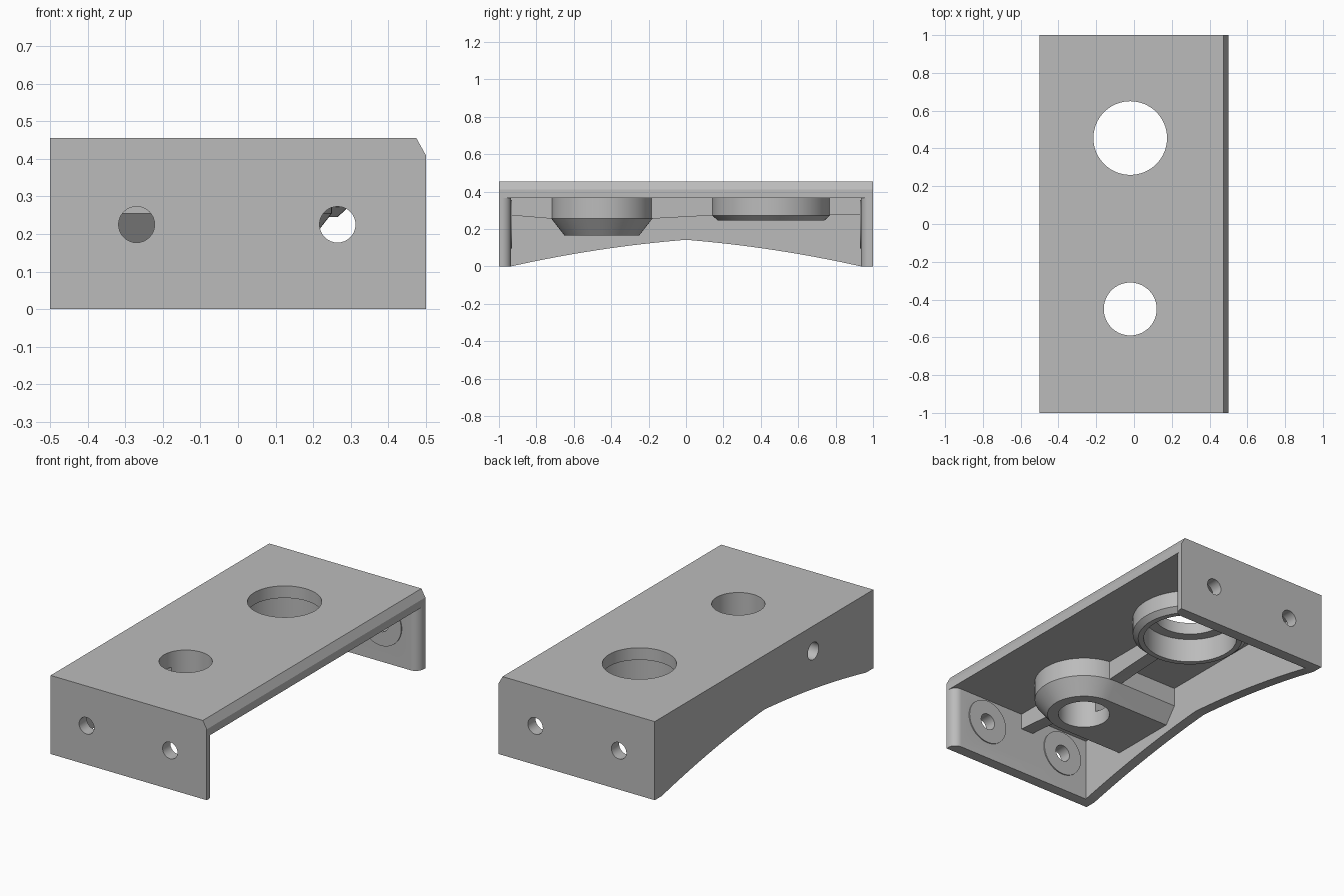
import bpy, bmesh
from math import sin, cos, pi, radians
from mathutils import Vector

if "Cube" in bpy.data.objects:
    bpy.data.objects.remove(bpy.data.objects["Cube"], do_unlink=True)

grey = bpy.data.materials.new("plain_grey")
grey.use_nodes = True
grey.diffuse_color = (0.5, 0.5, 0.5, 1)
grey.node_tree.nodes["Principled BSDF"].inputs["Base Color"].default_value = (0.5, 0.5, 0.5, 1)


def loft(name, rings):
    """Closed solid through a list of matching point rings."""
    bm = bmesh.new()
    loops = [[bm.verts.new(p) for p in ring] for ring in rings]
    n = len(loops[0])
    for a, b in zip(loops, loops[1:]):
        for i in range(n):
            j = (i + 1) % n
            bm.faces.new((a[i], a[j], b[j], b[i]))
    bm.faces.new(loops[0])
    bm.faces.new(loops[-1])
    bmesh.ops.recalc_face_normals(bm, faces=bm.faces)
    mesh = bpy.data.meshes.new(name)
    bm.to_mesh(mesh)
    bm.free()
    mesh.materials.append(grey)
    obj = bpy.data.objects.new(name, mesh)
    bpy.context.collection.objects.link(obj)
    return obj


def prism(name, profile, axis, lo, hi):
    """Extrude a 2D profile along one axis, keeping the other axes in order."""
    def place(p, d):
        q = list(p)
        q.insert(axis, d)
        return Vector(q)
    return loft(name, [[place(p, d) for p in profile] for d in (lo, hi)])


def circle(cx, cy, r, n=64):
    return [(cx + r * cos(2 * pi * i / n), cy + r * sin(2 * pi * i / n)) for i in range(n)]


def rect(x0, x1, y0, y1):
    return [(x0, y0), (x1, y0), (x1, y1), (x0, y1)]


def combine(target, tool, operation):
    mod = target.modifiers.new(operation, 'BOOLEAN')
    mod.operation = operation
    mod.solver = 'EXACT'
    mod.object = tool
    bpy.context.view_layer.objects.active = target
    bpy.ops.object.modifier_apply(modifier=mod.name)
    bpy.data.objects.remove(tool, do_unlink=True)


CX, SMALL_Y, BIG_Y = -0.02, -0.45, 0.455
ROOF = 0.365

# Outer block with one chamfered top edge
housing = prism("bracket_housing",
                [(-0.5, 0), (0.5, 0), (0.5, 0.41), (0.475, 0.455), (-0.5, 0.455)], 1, -1, 1)

# Cavity open at the side, with rounded inner edges on the end walls
flare = [(0.5 - 0.05 * cos(t), 0.985 - 0.05 * sin(t))
         for t in [pi / 2 * i / 8 for i in range(9)]]
flare = [(0.45 + 0.05 * sin(pi / 2 * i / 8), 0.985 - 0.05 * cos(pi / 2 * i / 8)) for i in range(9)]
half = [(-0.44, 0.935)] + flare + [(0.6, 0.985)]
cavity = half + [(x, -y) for x, y in reversed(half)]
combine(housing, prism("cavity", cavity, 2, -0.1, ROOF), 'DIFFERENCE')

# Arched lower edge of the long wall
arch = []
for i in range(-16, 17):
    t = abs(i) / 16
    arch.append((0.935 * i / 16, 0.142 - 0.075 * t - 0.067 * t * t))
combine(housing, prism("arch", [(-0.935, -0.2)] + arch + [(0.935, -0.2)], 0, -0.6, -0.4), 'DIFFERENCE')

# Central rib under the roof
rib = [(-0.96, 0.275), (-0.72, 0.255), (-0.18, 0.255), (0.13, 0.272), (0.96, 0.275),
       (0.96, 0.4), (-0.96, 0.4)]
combine(housing, prism("rib", rib, 0, CX - 0.04, CX + 0.04), 'UNION')


# Small boss that runs into the long wall
def tongue(r, z):
    arc = [(CX + r * sin(pi * i / 32), SMALL_Y - r * cos(pi * i / 32), z) for i in range(33)]
    return [(-0.46, SMALL_Y - r, z)] + arc + [(-0.46, SMALL_Y + r, z)]


combine(housing, loft("small_boss", [tongue(0.2, 0.165), tongue(0.27, 0.255), tongue(0.27, 0.41)]), 'UNION')

# Large round boss
big_rings = [[(x, y, z) for x, y in circle(CX, BIG_Y, r)]
             for r, z in ((0.285, 0.245), (0.315, 0.272), (0.315, 0.41))]
combine(housing, loft("large_boss", big_rings), 'UNION')

# Raised washers and bolt holes in both end walls
for side in (-1, 1):
    for x in (-0.27, 0.265):
        washer = prism("washer", circle(x, 0.225, 0.13), 1, side * 0.929, side * 0.96)
        combine(housing, washer, 'UNION')
        combine(housing, prism("bolt_hole", circle(x, 0.225, 0.048, 32), 1, side * 0.9, side * 1.1), 'DIFFERENCE')

# Bores through the roof, counterbore, cross hole and square pocket
cuts = [
    prism("small_bore", circle(CX, SMALL_Y, 0.14), 2, 0, 0.6),
    prism("large_bore", circle(CX, BIG_Y, 0.195), 2, 0, 0.6),
    prism("counterbore", circle(CX, BIG_Y, 0.255), 2, 0.1, 0.385),
    prism("cross_hole", circle(SMALL_Y, 0.31, 0.05, 32), 0, -0.6, -0.1),
    prism("square_pocket", rect(SMALL_Y - 0.055, SMALL_Y + 0.055, 0.255, 0.365), 0, -0.26, -0.1),
]
for cut in cuts:
    combine(housing, cut, 'DIFFERENCE')

bpy.ops.object.select_all(action='DESELECT')
housing.select_set(True)
bpy.context.view_layer.objects.active = housing
bpy.ops.object.shade_smooth_by_angle(angle=radians(25))
